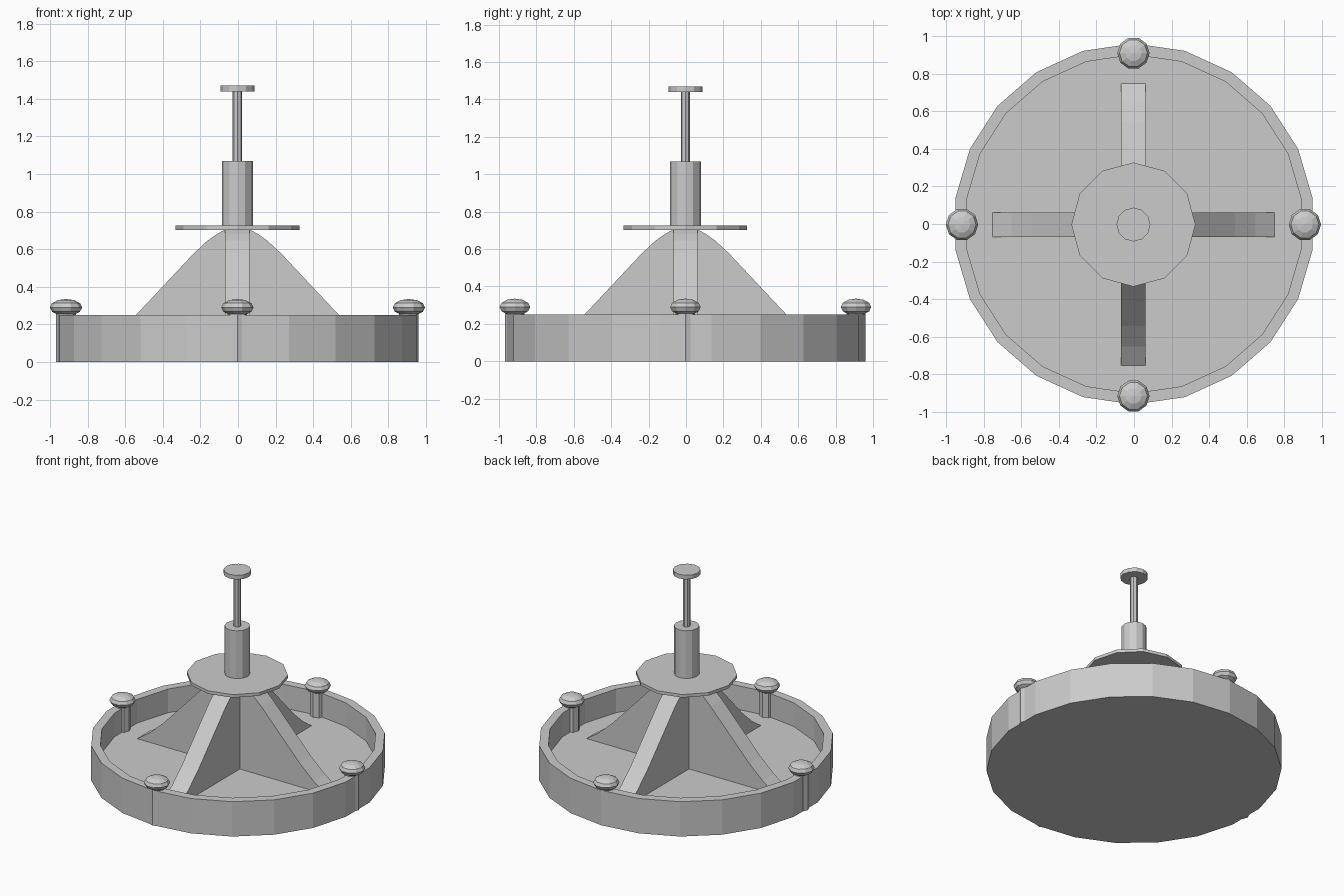
import bpy, bmesh, math
from mathutils import Matrix

if "Cube" in bpy.data.objects:
    bpy.data.objects.remove(bpy.data.objects["Cube"])

CX = CY = -0.003   # tiny offset of the centre parts


def finish(name, bm):
    bmesh.ops.recalc_face_normals(bm, faces=bm.faces)
    me = bpy.data.meshes.new(name)
    bm.to_mesh(me)
    bm.free()
    ob = bpy.data.objects.new(name, me)
    bpy.context.collection.objects.link(ob)
    return ob


def lathe(name, profile, sides, x=CX, y=CY):
    """Flat-faced turned part; profile is (radius, z), closed on the axis."""
    bm = bmesh.new()
    rings = []
    for r, z in profile:
        rings.append([bm.verts.new((x + r * math.cos(a), y + r * math.sin(a), z))
                      for a in (math.pi / 2 + 2 * math.pi * i / sides for i in range(sides))])
    for lo, hi in zip(rings, rings[1:]):
        for i in range(sides):
            j = (i + 1) % sides
            bm.faces.new((lo[i], lo[j], hi[j], hi[i]))
    bm.faces.new(rings[0])
    bm.faces.new(rings[-1])
    return finish(name, bm)


def cylinder(name, r, z0, z1, sides, x=CX, y=CY):
    return lathe(name, [(r, z0), (r, z1)], sides, x, y)


def rib(name, angle):
    """Curved bracing fin extruded from its side profile."""
    prof = [(0, 0.06), (0.75, 0.06), (0.75, 0.08), (0.65, 0.15), (0.54, 0.25), (0.38, 0.42),
            (0.235, 0.575), (0.16, 0.645), (0.11, 0.68), (0.065, 0.705), (0, 0.705)]
    bm = bmesh.new()
    face = bm.faces.new([bm.verts.new((x, -0.065, z)) for x, z in prof])
    ext = bmesh.ops.extrude_face_region(bm, geom=[face])
    moved = [v for v in ext["geom"] if isinstance(v, bmesh.types.BMVert)]
    bmesh.ops.translate(bm, verts=moved, vec=(0, 0.13, 0))
    bm.transform(Matrix.Translation((CX, CY, 0)) @ Matrix.Rotation(angle, 4, 'Z'))
    return finish(name, bm)


# Shallow round tray with raised rim
lathe("base_tray", [(0.96, 0), (0.96, 0.25), (0.9, 0.25), (0.9, 0.08)], 22, 0, 0)

# Four ribs, rim posts and flattened knobs
for k in range(4):
    a = k * math.pi / 2
    rib(f"rib_{k + 1}", a)
    px, py = CX + 0.912 * math.cos(a), CY + 0.912 * math.sin(a)
    cylinder(f"rim_post_{k + 1}", 0.052, 0, 0.28, 8, px, py)
    bm = bmesh.new()
    bmesh.ops.create_uvsphere(bm, u_segments=10, v_segments=6, radius=1)
    bm.transform(Matrix.Translation((px, py, 0.29)) @ Matrix.Diagonal((0.086, 0.086, 0.045, 1))
                 @ Matrix.Rotation(math.pi / 2, 4, 'Z'))
    finish(f"rim_knob_{k + 1}", bm)

# Centre column
cylinder("collar_disc", 0.33, 0.703, 0.725, 12)
cylinder("shaft", 0.083, 0.72, 1.068, 12)
cylinder("plunger_rod", 0.025, 1.06, 1.45, 8)
cylinder("plunger_cap", 0.09, 1.44, 1.47, 12)
